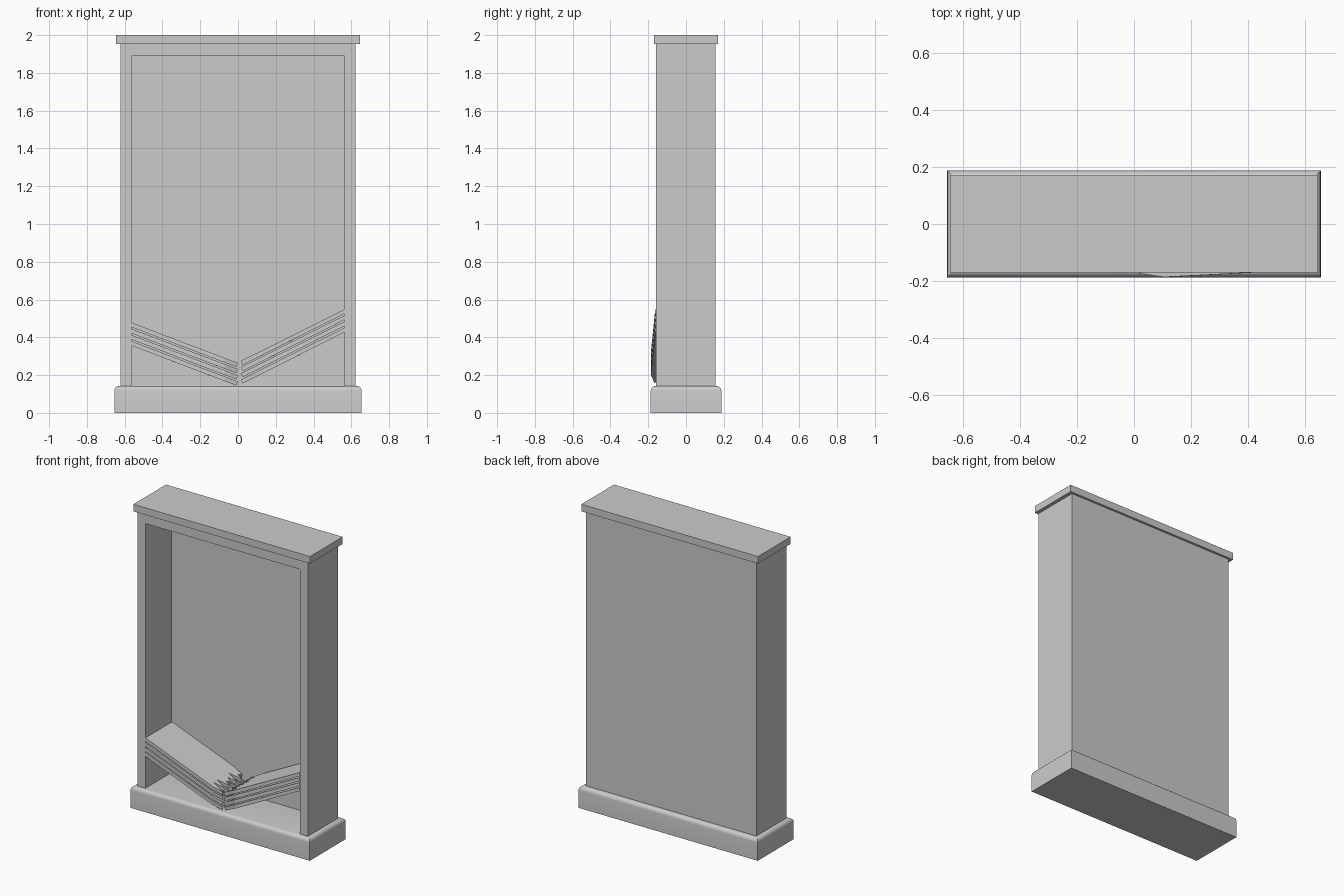
import bpy, bmesh, math, random

if "Cube" in bpy.data.objects:
    bpy.data.objects.remove(bpy.data.objects["Cube"])
random.seed(4)


def finish(name, bm):
    bmesh.ops.recalc_face_normals(bm, faces=bm.faces[:])
    mesh = bpy.data.meshes.new(name)
    bm.to_mesh(mesh)
    bm.free()
    obj = bpy.data.objects.new(name, mesh)
    bpy.context.collection.objects.link(obj)
    return obj


def box(name, x0, x1, y0, y1, z0, z1, round_top=0):
    bm = bmesh.new()
    bmesh.ops.create_cube(bm, size=1)
    for v in bm.verts:
        v.co.x = x0 + (v.co.x + .5) * (x1 - x0)
        v.co.y = y0 + (v.co.y + .5) * (y1 - y0)
        v.co.z = z0 + (v.co.z + .5) * (z1 - z0)
    if round_top:
        edges = [e for e in bm.edges if all(v.co.z > z1 - 1e-4 for v in e.verts)]
        bmesh.ops.bevel(bm, geom=edges, offset=round_top, segments=5,
                        profile=.5, affect='EDGES')
    return finish(name, bm)


def broken_board(name, side, z_top, angle, skew, solid, tip):
    # Board outline seen from above: straight wall end, splintered inner end
    front, back, thick, teeth = -.163, .115, .023, 7
    outline = [(0, back), (0, front), (solid, front)]
    step = (back - front) / teeth
    for i in range(teeth):
        v = front + i * step
        reach = tip if i == 0 else tip - random.uniform(0, .045)
        outline.append((reach, v + step * random.uniform(.35, .65)))
        outline.append((solid + random.uniform(-.03, .025), v + step))
    outline[-1] = (solid - .03, back)
    c, s = math.cos(angle), math.sin(angle)
    bm = bmesh.new()
    rings = [[bm.verts.new((side * (.562 - u * c + (0 if w == 0 else s * thick)),
                            v - skew * u, z_top - u * s + w * c))
              for u, v in outline] for w in (0, -thick)]
    bm.faces.new(rings[0])
    bm.faces.new(rings[1][::-1])
    n = len(outline)
    for i in range(n):
        j = (i + 1) % n
        bm.faces.new((rings[0][j], rings[0][i], rings[1][i], rings[1][j]))
    # keep the wall end inside the cabinet side
    for v in bm.verts:
        v.co.x = max(-.568, min(.568, v.co.x))
    return finish(name, bm)


# Plinth with rounded upper edge
base = box("plinth", -.655, .655, -.187, .187, 0, .142, .025)
bpy.context.view_layer.objects.active = base
base.select_set(True)
bpy.ops.object.shade_smooth_by_angle(angle=math.radians(35))

# Cabinet carcass, open at the front
for side, label in ((-1, "left"), (1, "right")):
    a, b = sorted((side * .565, side * .622))
    box(label + "_side", a, b, -.16, .155, .14, 1.957)
box("back_panel", -.565, .565, .115, .155, .14, 1.957)
box("top_rail", -.565, .565, -.16, .115, 1.89, 1.957)
box("top_slab", -.645, .645, -.17, .17, 1.953, 2.0)

# Collapsed, snapped shelves stacked in a V
for i in range(4):
    broken_board(f"left_broken_shelf_{i}", -1, .477 - .0327 * i,
                 math.atan2(.212, .56), .008, .53, .60)
    broken_board(f"right_broken_shelf_{i}", 1, .548 - .0327 * i,
                 math.atan2(.272, .545), .045, .51, .612)
